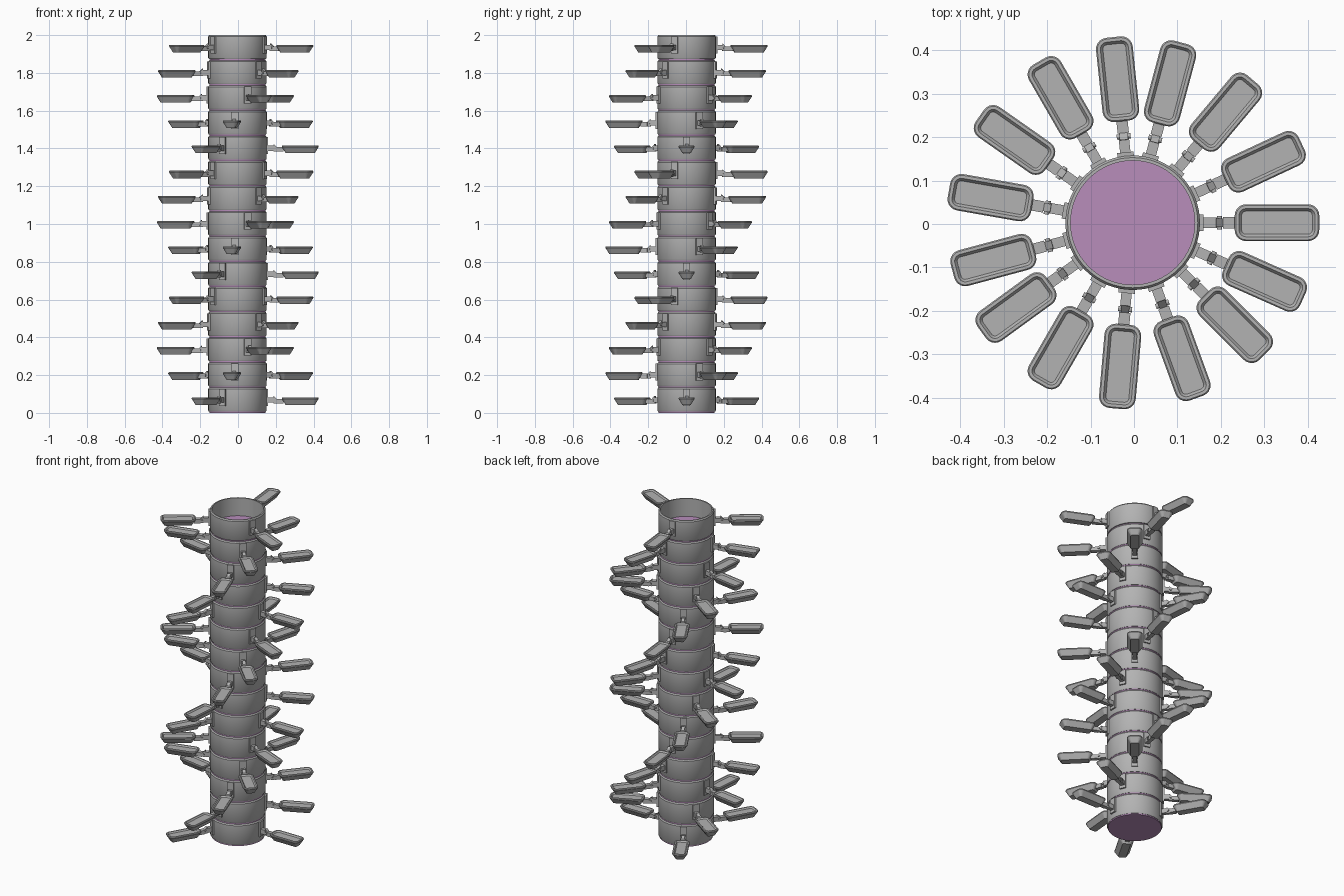
import bpy, bmesh, math
from mathutils import Matrix, Vector

cube = bpy.data.objects.get("Cube")
if cube:
    bpy.data.objects.remove(cube, do_unlink=True)

RINGS = 15
PITCH = 2 / RINGS
AXIS = Vector((-0.003, 0.003, 0))
TWISTS = (0, 25, 50, 75, 96)   # turn of each ring, repeating every five


def material(name, rgb):
    m = bpy.data.materials.new(name)
    m.use_nodes = True
    m.diffuse_color = (*rgb, 1)
    m.node_tree.nodes["Principled BSDF"].inputs["Base Color"].default_value = (*rgb, 1)
    return m


grey = material("grey", (0.45, 0.45, 0.45))
purple = material("purple", (0.48, 0.27, 0.50))


def finish(bm, name, mat):
    bmesh.ops.recalc_face_normals(bm, faces=bm.faces)
    mesh = bpy.data.meshes.new(name)
    bm.to_mesh(mesh)
    bm.free()
    mesh.materials.append(mat)
    return mesh


def place(mesh, name, z=0, turn=0):
    ob = bpy.data.objects.new(name, mesh)
    ob.location = AXIS + Vector((0, 0, z))
    ob.rotation_euler.z = math.radians(turn)
    bpy.context.collection.objects.link(ob)
    return ob


def loft(bm, loops, closed=False):
    """Skin a row of equal point loops; cap the ends unless closed."""
    rows = [[bm.verts.new(p) for p in loop] for loop in loops]
    n = len(rows[0])
    pairs = list(zip(rows, rows[1:])) + ([(rows[-1], rows[0])] if closed else [])
    for a, b in pairs:
        for i in range(n):
            j = (i + 1) % n
            bm.faces.new((a[i], a[j], b[j], b[i]))
    if not closed:
        bm.faces.new(rows[0])
        bm.faces.new(rows[-1])


def circle(r, z, n=64):
    return [(r * math.cos(math.tau * i / n), r * math.sin(math.tau * i / n), z)
            for i in range(n)]


def rounded_rect(inset, z):
    """Paddle outline, shrunk by the inset."""
    r = max(0.026 - inset, 0.009)
    hx, hy = 0.0975 - inset - r, 0.0425 - inset - r
    pts = []
    for k, (sx, sy) in enumerate(((1, 1), (-1, 1), (-1, -1), (1, -1))):
        for s in range(6):
            a = math.pi / 2 * (k + s / 5)
            pts.append((0.3325 + sx * hx + r * math.cos(a), sy * hy + r * math.sin(a), z))
    return pts


def extrude_side(bm, profile, width):
    """Extrude a radius/height profile sideways."""
    loft(bm, [[(x, y, z) for x, z in profile] for y in (-width / 2, width / 2)])


def box(bm, x0, x1, z0, z1, width):
    extrude_side(bm, ((x0, z0), (x1, z0), (x1, z1), (x0, z1)), width)


# Inner core, showing at the seams, the base and inside the open top
bm = bmesh.new()
top_seam = PITCH * (RINGS - 1) + 0.004
loft(bm, [circle(r, z) for r, z in ((0.149, 0), (0.149, top_seam),
                                    (0.143, top_seam), (0.143, 1.89))])
core = place(finish(bm, "core", purple), "core")

# Ring sleeve with softened outer edges
bm = bmesh.new()
profile = ((0.143, 0.007), (0.151, 0.007), (0.155, 0.013),
           (0.155, PITCH - 0.007), (0.150, PITCH), (0.143, PITCH))
loft(bm, [circle(r, z) for r, z in profile], closed=True)
ring_mesh = finish(bm, "ring", grey)

# Bracket: wall plate, arm, sloped knuckle and neck with a hinge pin
bm = bmesh.new()
box(bm, 0.147, 0.163, 0.037, 0.127, 0.038)
box(bm, 0.160, 0.194, 0.054, 0.082, 0.024)
extrude_side(bm, ((0.190, 0.050), (0.212, 0.050), (0.212, 0.070), (0.192, 0.089)), 0.019)
box(bm, 0.208, 0.245, 0.050, 0.074, 0.026)
bmesh.ops.create_cone(bm, cap_ends=True, segments=12, radius1=0.006, radius2=0.006, depth=0.032,
                      matrix=Matrix.Translation((0.200, 0, 0.066)) @ Matrix.Rotation(math.pi / 2, 4, 'X'))
bracket_mesh = finish(bm, "bracket", grey)

# Paddle: tapered tray with a rim and a shallow recess
bm = bmesh.new()
layers = ((0.020, 0.042), (0.003, 0.070), (0, 0.074), (0, 0.079),
          (0.003, 0.082), (0.010, 0.082), (0.016, 0.074))
loft(bm, [rounded_rect(inset, z) for inset, z in layers])
paddle_mesh = finish(bm, "paddle", grey)

# Stack the rings, each with three brackets and paddles
smooth = [core]
for i in range(RINGS):
    z = i * PITCH
    smooth.append(place(ring_mesh, f"ring_{i + 1}", z))
    for k in range(3):
        turn = TWISTS[i % 5] + 120 * k
        place(bracket_mesh, f"bracket_{i + 1}_{k + 1}", z, turn)
        place(paddle_mesh, f"paddle_{i + 1}_{k + 1}", z, turn)

bpy.ops.object.select_all(action='DESELECT')
for ob in smooth[:2]:          # rings share one mesh
    ob.select_set(True)
bpy.context.view_layer.objects.active = core
bpy.ops.object.shade_smooth_by_angle(angle=math.radians(35))
